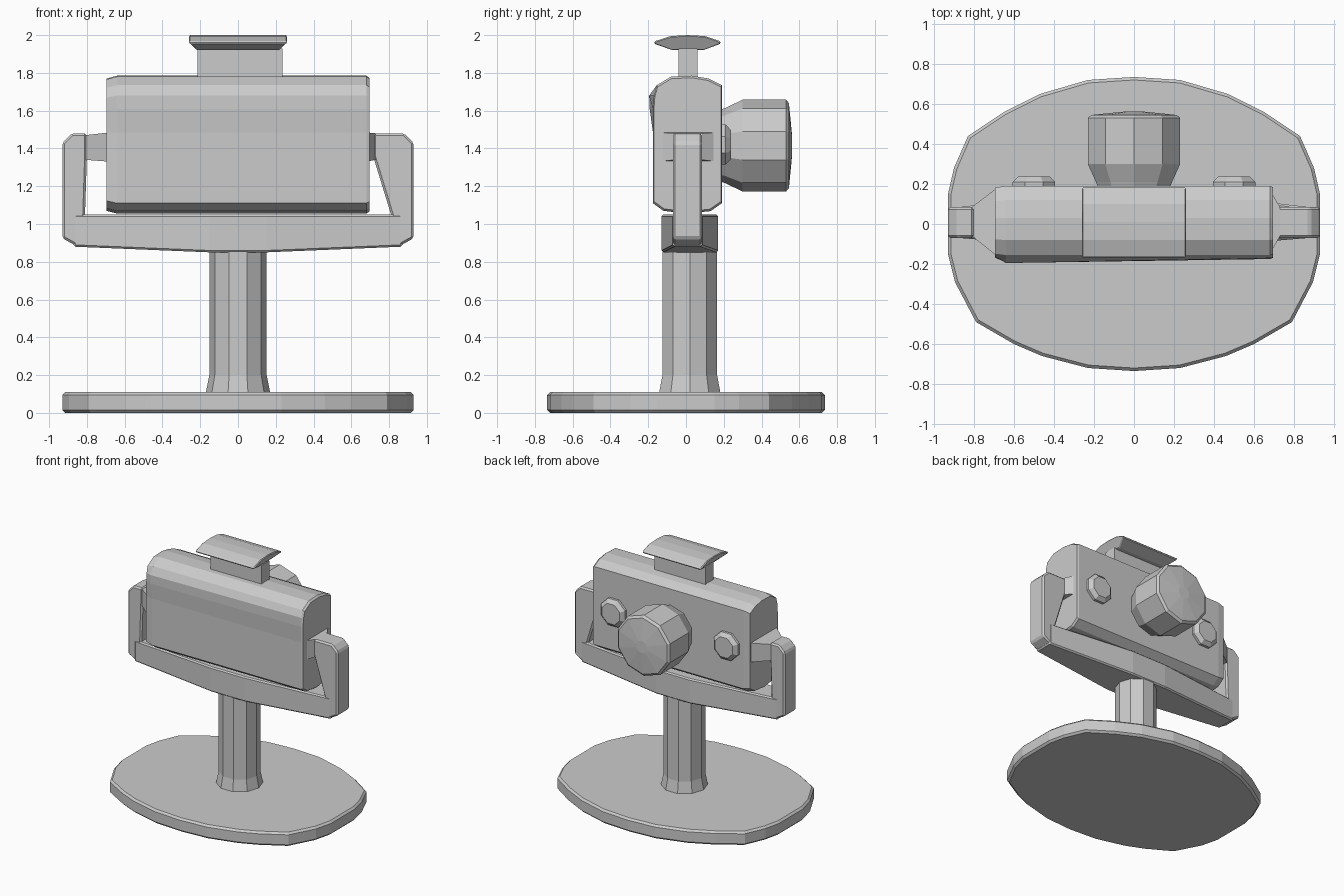
import bpy, bmesh, math
from mathutils import Vector

if "Cube" in bpy.data.objects:
    bpy.data.objects.remove(bpy.data.objects["Cube"], do_unlink=True)

grey = bpy.data.materials.new("plain grey")
grey.use_nodes = True
grey.diffuse_color = (0.6, 0.6, 0.6, 1)
grey.node_tree.nodes["Principled BSDF"].inputs["Base Color"].default_value = (0.6, 0.6, 0.6, 1)


def loft(name, rings, bevel=0.01):
    """Skin a row of matching cross-sections and cap both ends."""
    bm = bmesh.new()
    rows = [[bm.verts.new(p) for p in ring] for ring in rings]
    n = len(rows[0])
    for a, b in zip(rows, rows[1:]):
        for i in range(n):
            j = (i + 1) % n
            bm.faces.new((a[i], a[j], b[j], b[i]))
    bm.faces.new(rows[0][::-1])
    bm.faces.new(rows[-1])
    bmesh.ops.recalc_face_normals(bm, faces=bm.faces)
    mesh = bpy.data.meshes.new(name)
    bm.to_mesh(mesh)
    bm.free()
    ob = bpy.data.objects.new(name, mesh)
    bpy.context.collection.objects.link(ob)
    mesh.materials.append(grey)
    if bevel:
        mod = ob.modifiers.new("soft edges", "BEVEL")
        mod.width = bevel
        mod.segments = 1
        mod.limit_method = "ANGLE"
        mod.angle_limit = math.radians(40)
    return ob


def rect_x(x, y0, y1, z0, z1):
    return [(x, y0, z0), (x, y1, z0), (x, y1, z1), (x, y0, z1)]


def circle(sides, radius, turn=0.5):
    return [(radius * math.cos(math.tau * (i + turn) / sides),
             radius * math.sin(math.tau * (i + turn) / sides)) for i in range(sides)]


def turned_y(name, x, z, steps, sides, bevel=0.01):
    """Round part along y, from (y, radius) steps."""
    return loft(name, [[(x + u, y, z + v) for u, v in circle(sides, r)]
                       for y, r in steps], bevel)


# Oval foot plate
right = [(0, 0.735), (0.23, 0.72), (0.47, 0.65), (0.65, 0.56), (0.83, 0.44),
         (0.9, 0.28), (0.93, 0.15), (0.93, -0.15), (0.895, -0.29), (0.79, -0.49),
         (0.6, -0.6), (0.46, -0.66), (0.23, -0.72), (0, -0.735)]
outline = right + [(-x, y) for x, y in right[-2:0:-1]]
loft("foot_plate", [[(x, y, z) for x, y in outline] for z in (0, 0.11)], 0.015)

# Post with flared foot
loft("post", [[(x, y + 0.02, z) for x, y in circle(10, r, 0)]
              for z, r in ((0.1, 0.172), (0.2, 0.152), (0.9, 0.152))], 0)

# Yoke: tapered crossbar and two upright arms
loft("yoke_crossbar", [rect_x(-0.87, -0.07, 0.085, 0.88, 1.05),
                       rect_x(-0.15, -0.13, 0.17, 0.85, 1.05),
                       rect_x(0.15, -0.13, 0.17, 0.85, 1.05),
                       rect_x(0.87, -0.07, 0.085, 0.88, 1.05)])
for side, label, top_in, low_in in ((1, "left", 0.715, 0.81), (-1, "right", 0.8, 0.81)):
    face = [(low_in, 0.89), (0.85, 0.88), (0.93, 0.925), (0.93, 1.43), (0.88, 1.48),
            (top_in, 1.48), (top_in, 1.36), (low_in, 1.05)]
    loft(label + "_yoke_arm", [[(side * x, y, z) for x, z in face]
                               for y in (-0.07, 0.085)], 0.012)

# Pivots between the arms and the body
loft("right_pivot", [rect_x(-0.81, -0.06, 0.085, 1.34, 1.47),
                     rect_x(-0.68, -0.165, 0.185, 1.33, 1.485)], 0)
loft("left_pivot", [rect_x(0.73, -0.06, 0.085, 1.34, 1.48),
                    rect_x(0.68, -0.15, 0.17, 1.33, 1.485)], 0)

# Body: rounded top and bottom, front swelling towards its right end
def body_ring(x, swell, inset):
    pts = [(-0.175, 1.11), (-0.12, 1.07), (0, 1.055), (0.13, 1.068), (0.19, 1.11),
           (0.19, 1.735), (0.12, 1.77), (0.03, 1.785), (-0.08, 1.78), (-0.155, 1.735),
           (-0.17 - swell, 1.68), (-0.175 - swell * 0.7, 1.61), (-0.175, 1.485)]
    return [(x, y * (1 - inset), 1.42 + (z - 1.42) * (1 - inset)) for y, z in pts]

loft("body", [body_ring(-0.695, 0, 0.04), body_ring(-0.64, 0.025, 0),
              body_ring(0.68, 0, 0), body_ring(0.695, 0, 0.03)], 0)

# Large rear knob and two smaller rear buttons
turned_y("rear_knob", 0, 1.415, ((0.17, 0.185), (0.21, 0.2), (0.3, 0.243),
                                 (0.53, 0.243), (0.545, 0.225), (0.562, 0.05)), 10, 0)
for x, label in ((0.5, "left"), (-0.5, "right")):
    turned_y(label + "_rear_button", x, 1.42,
             ((0.17, 0.115), (0.21, 0.115), (0.237, 0.085)), 8, 0)

# Top stem and its flanged cap
loft("top_stem", [rect_x(-0.215, -0.04, 0.06, 1.75, 1.93),
                  rect_x(0.235, -0.04, 0.06, 1.75, 1.93)], 0)
cap = [(-0.17, 1.955), (-0.165, 1.968), (-0.08, 1.995), (0.01, 2.0), (0.1, 1.995),
       (0.18, 1.968), (0.185, 1.955), (0.09, 1.92), (-0.07, 1.92)]
loft("top_cap", [[(end * (0.215 if z < 1.93 else 0.26), y, z) for y, z in cap]
                 for end in (-1, 1)], 0.006)
